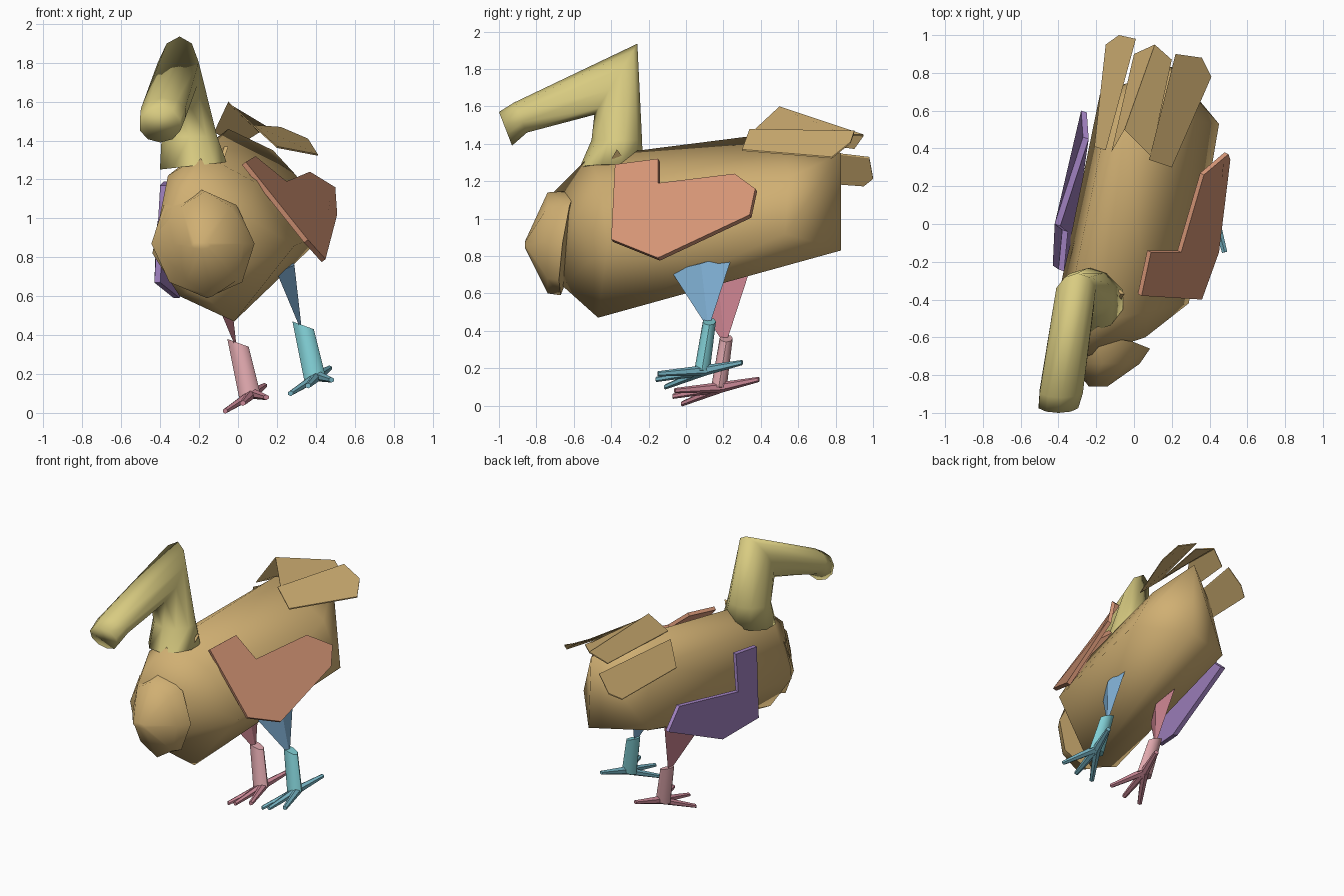
import bpy, bmesh, math
from mathutils import Vector

cube = bpy.data.objects.get("Cube")
if cube:
    bpy.data.objects.remove(cube, do_unlink=True)


def material(name, r, g, b):
    m = bpy.data.materials.new(name)
    m.use_nodes = True
    m.diffuse_color = (r, g, b, 1)
    m.node_tree.nodes["Principled BSDF"].inputs["Base Color"].default_value = (r, g, b, 1)
    return m


TAN = material("tan", .63, .43, .17)
YELLOW = material("straw yellow", .69, .60, .22)
ORANGE = material("salmon orange", .66, .30, .18)
PURPLE = material("lavender", .37, .23, .55)
BLUE = material("sky blue", .23, .46, .70)
TEAL = material("aqua", .22, .62, .66)
STEEL = material("steel blue", .18, .45, .54)
ROSE = material("rose", .60, .23, .28)
PINK = material("pale pink", .74, .39, .42)
DUSTY = material("dusty pink", .58, .24, .30)


def finish(name, bm, mat, angle=None):
    bmesh.ops.recalc_face_normals(bm, faces=bm.faces)
    me = bpy.data.meshes.new(name)
    bm.to_mesh(me)
    bm.free()
    me.materials.append(mat)
    ob = bpy.data.objects.new(name, me)
    bpy.context.collection.objects.link(ob)
    if angle:
        bpy.ops.object.select_all(action='DESELECT')
        bpy.context.view_layer.objects.active = ob
        ob.select_set(True)
        bpy.ops.object.shade_smooth_by_angle(angle=math.radians(angle))
    return ob


def loft(name, rings, mat, n=10, angle=50):
    """Skin elliptical rings, each given as centre, side vector, up vector."""
    bm = bmesh.new()
    loops = []
    for c, w, u in rings:
        c, w, u = Vector(c), Vector(w), Vector(u)
        loops.append([bm.verts.new(c + w * math.cos(t) + u * math.sin(t))
                      for t in (math.tau * i / n + math.pi / 2 for i in range(n))])
    for a, b in zip(loops, loops[1:]):
        for i in range(n):
            j = (i + 1) % n
            bm.faces.new((a[i], a[j], b[j], b[i]))
    bm.faces.new(loops[0])
    bm.faces.new(loops[-1])
    return finish(name, bm, mat, angle)


def plate(name, outline, mat, depth):
    """Flat outline thickened along a depth vector."""
    bm = bmesh.new()
    depth = Vector(depth)
    front = [bm.verts.new(p) for p in outline]
    back = [bm.verts.new(Vector(p) + depth) for p in outline]
    bm.faces.new(front)
    bm.faces.new(back[::-1])
    for i in range(len(front)):
        j = (i + 1) % len(front)
        bm.faces.new((front[i], back[i], back[j], front[j]))
    return finish(name, bm, mat)


# Body: faceted hull with a flat upper left flank and a low keel
front_cap = [(-.28, -.71, 1.14), (-.40, -.62, .95), (-.22, -.66, .64), (.06, -.60, 1.0)]
shoulders = [(-.18, -.52, 1.33), (-.36, -.50, 1.22), (-.44, -.58, .82), (-.30, -.54, .60),
             (-.02, -.47, .47), (.29, -.42, .86), (.08, -.46, 1.19)]
hips = [(-.05, .50, 1.46), (-.13, .62, 1.27), (-.18, .69, .86), (.45, .53, .92),
        (.30, .55, 1.22)]
rump = [(.18, .83, 1.35), (.20, .83, .83)]
bm = bmesh.new()
for p in front_cap + shoulders + hips + rump:
    bm.verts.new(p)
bmesh.ops.convex_hull(bm, input=bm.verts)
finish("body", bm, TAN, 80)

# Breast shell, tapering to a blunt point
loft("breast", [
    ((-.18, -.63, .87), (.265, -.03, 0), (-.02, .04, .28)),
    ((-.15, -.74, .87), (.18, 0, 0), (-.02, 0, .27)),
    ((-.19, -.86, .86), (.05, 0, 0), (0, 0, .02)),
], TAN, n=8, angle=70)

# Neck bending into the head and bill
loft("neck_and_head", [
    ((-.23, -.40, 1.27), (.18, 0, .02), (0, .17, 0)),
    ((-.25, -.37, 1.42), (.15, 0, 0), (0, .135, 0)),
    ((-.31, -.375, 1.745), (.11, 0, 0), (.01, .115, .19)),
    ((-.385, -.885, 1.54), (.12, 0, 0), (0, -.035, .08)),
    ((-.40, -.965, 1.48), (.11, 0, 0), (0, -.035, .09)),
], YELLOW, n=10, angle=110)
plate("nape_tuft", [(-.12, -.30, 1.28), (-.05, -.37, 1.37), (-.08, -.42, 1.28)],
      TAN, (-.02, 0, 0))

# Wings
plate("left_wing", [
    (.04, -.38, 1.29), (.09, -.15, 1.32), (.25, -.15, 1.19), (.37, .26, 1.24),
    (.50, .37, 1.16), (.51, .34, 1.02), (.45, -.15, .79), (.36, -.40, .89),
], ORANGE, (-.02, .01, -.015))
plate("right_wing", [
    (-.40, -.24, 1.17), (-.38, -.03, 1.19), (-.42, 0, .94), (-.27, .46, .97),
    (-.28, .60, .84), (-.33, .05, .59), (-.43, -.22, .67),
], PURPLE, (.03, -.01, 0))

# Tail feathers, the middle one folded along a ridge
ridge = [(.11, .95, 1.45), (-.05, .50, 1.60)]
feathers = {
    "right_tail_feather": [(-.15, .39, 1.40), (-.21, .41, 1.22), (-.15, .95, 1.18),
                           (-.08, 1.0, 1.22), (.01, .98, 1.33)],
    "middle_tail_feather_right_half": ridge + [(-.12, .38, 1.45), (0, .90, 1.38)],
    "middle_tail_feather_left_half": ridge + [(.09, .36, 1.47), (.20, .87, 1.45)],
    "left_tail_feather": [(.20, .30, 1.37), (.08, .34, 1.48), (.22, .90, 1.47),
                          (.36, .88, 1.41), (.41, .78, 1.33)],
}
for name, outline in feathers.items():
    plate(name, outline, TAN, (0, 0, -.008))


# Legs: the right one repeats the left one at an offset
def leg(side, offset, thigh, shin, foot):
    o = Vector(offset)

    def at(x, y, z):
        return Vector((x, y, z)) + o

    # Flat thigh narrowing to the knee
    bm = bmesh.new()
    top = [bm.verts.new(at(*p)) for p in
           ((.20, -.08, .72), (.23, .07, .80), (.27, .25, .81), (.29, .08, .76))]
    knee = bm.verts.new(at(.33, .12, .41))
    bm.faces.new(top)
    for i in range(4):
        bm.faces.new((top[i], top[(i + 1) % 4], knee))
    finish(side + "_thigh", bm, thigh)

    loft(side + "_shin", [
        (at(.335, .125, .45), (.055, 0, -.02), (0, .035, 0)),
        (at(.395, .085, .18), (.055, 0, .01), (0, .042, 0)),
    ], shin, n=8)

    # Three front toes and one hind toe
    heel = at(.41, .11, .19)
    tips = ((.27, -.11, .10), (.36, -.16, .14), (.48, -.15, .17), (.47, .30, .23))
    up = Vector((0, 0, 1))
    for i, tip in enumerate(tips):
        end = at(*tip)
        w = (end - heel).cross(up).normalized()
        loft(f"{side}_toe_{i + 1}", [(heel, w * .028, up * .028),
                                     (end, w * .016, up * .014)], foot, n=6, angle=20)


leg("left", (0, 0, 0), BLUE, TEAL, STEEL)
leg("right", (-.335, .09, -.09), ROSE, PINK, DUSTY)
